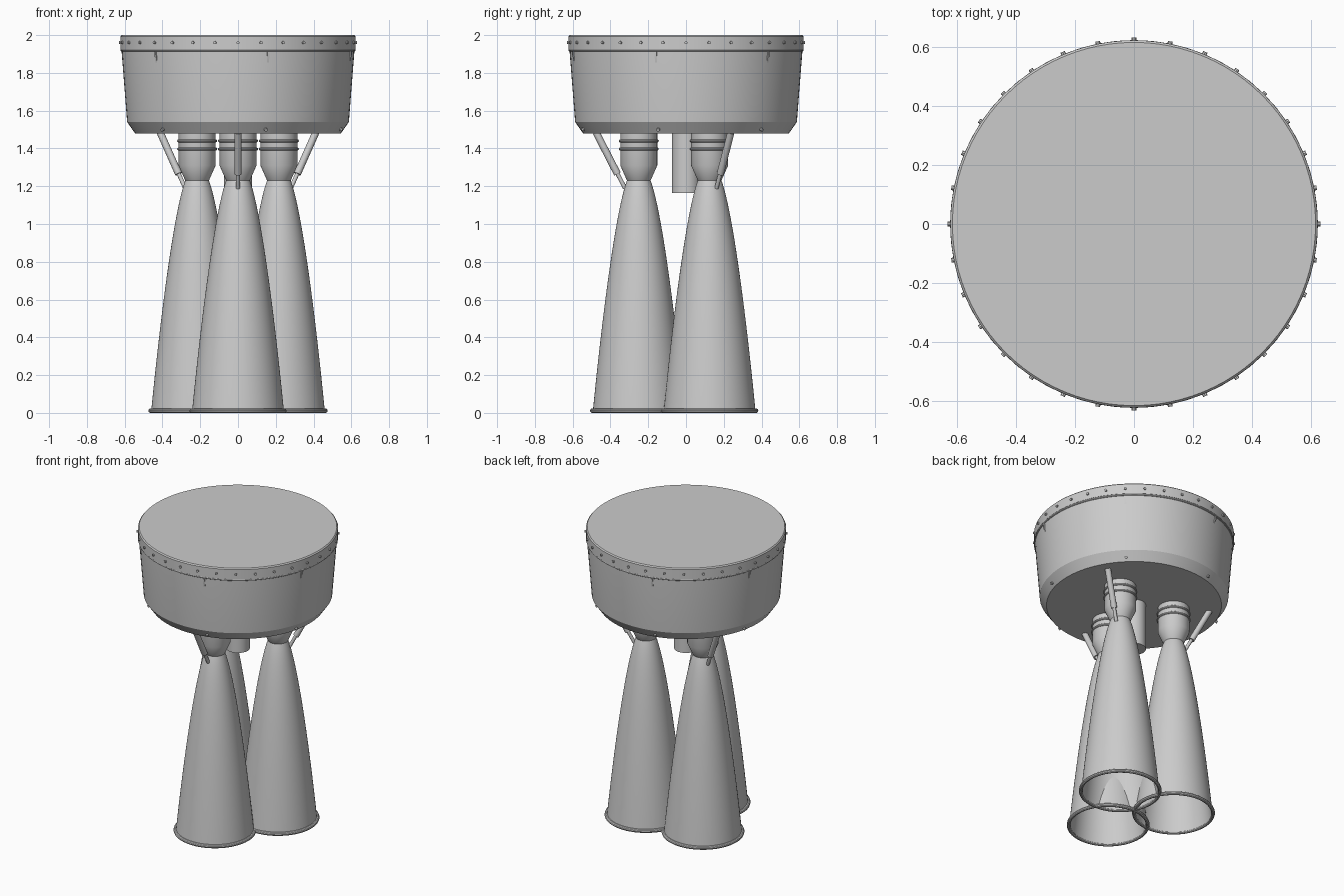
import bpy, bmesh, math
from mathutils import Vector, Matrix
from mathutils.geometry import interpolate_bezier

if "Cube" in bpy.data.objects:
    bpy.data.objects.remove(bpy.data.objects["Cube"])


def finish(name, bm, angle=30):
    bmesh.ops.recalc_face_normals(bm, faces=bm.faces)
    me = bpy.data.meshes.new(name)
    bm.to_mesh(me)
    bm.free()
    ob = bpy.data.objects.new(name, me)
    bpy.context.collection.objects.link(ob)
    bpy.ops.object.select_all(action='DESELECT')
    bpy.context.view_layer.objects.active = ob
    ob.select_set(True)
    bpy.ops.object.shade_smooth_by_angle(angle=math.radians(angle))
    return ob


def lathe(name, profile, centre=(0, 0), n=64):
    """Spin an (r, z) profile around a vertical axis."""
    bm = bmesh.new()
    pts = [bm.verts.new((r, 0, z)) for r, z in profile]
    edges = [bm.edges.new(p) for p in zip(pts, pts[1:])]
    bmesh.ops.spin(bm, geom=pts + edges, cent=(0, 0, 0), axis=(0, 0, 1),
                   angle=math.tau, steps=n, use_duplicate=False)
    bmesh.ops.remove_doubles(bm, verts=bm.verts, dist=1e-5)
    bmesh.ops.translate(bm, verts=bm.verts, vec=(*centre, 0))
    return finish(name, bm)


def ring(name, R, r, z, centre=(0, 0)):
    prof = [(R + r * math.cos(i * math.tau / 10), z + r * math.sin(i * math.tau / 10))
            for i in range(11)]
    return lathe(name, prof, centre)


def add_rod(bm, a, b, r, n=16):
    a, b = Vector(a), Vector(b)
    rot = (b - a).to_track_quat('Z', 'Y').to_matrix().to_4x4()
    bmesh.ops.create_cone(bm, cap_ends=True, segments=n, radius1=r, radius2=r,
                          depth=(b - a).length, matrix=Matrix.Translation((a + b) / 2) @ rot)


def polar(r, a, z):
    return (r * math.cos(a), r * math.sin(a), z)


# Thrust structure drum
lathe("drum", [(0, 1.48), (0.545, 1.48), (0.587, 1.54), (0.616, 1.91), (0.616, 1.95), (0, 1.95)], n=96)
lathe("top_flange", [(0, 1.925), (0.622, 1.925), (0.622, 1.993), (0.615, 2.0), (0, 2.0)], n=96)
ring("flange_seam", 0.616, 0.007, 1.92)

# Flange bolts
bm = bmesh.new()
for i in range(32):
    a = i * math.tau / 32
    add_rod(bm, polar(0.61, a, 1.96), polar(0.631, a, 1.96), 0.008, 8)
finish("flange_bolts", bm)

# Small wedge gussets below the flange and studs on the lower chamfer
bm = bmesh.new()
studs = bmesh.new()
for i in range(6):
    a = math.radians(45 + 60 * i)
    rot = Matrix.Rotation(a, 3, 'Z')
    sides = [[bm.verts.new(rot @ Vector((x, y, z)))
              for x, z in ((0.595, 1.912), (0.622, 1.912), (0.622, 1.895), (0.609, 1.845), (0.595, 1.845))]
             for y in (-0.006, 0.006)]
    bm.faces.new(sides[0])
    bm.faces.new(sides[1])
    for j in range(5):
        k = (j + 1) % 5
        bm.faces.new((sides[0][j], sides[0][k], sides[1][k], sides[1][j]))
    add_rod(studs, polar(0.55, a, 1.507), polar(0.572, a, 1.497), 0.009, 8)
finish("gussets", bm)
finish("lower_studs", studs)

# Central duct
lathe("central_duct", [(0, 1.165), (0.074, 1.165), (0.074, 1.49), (0, 1.49)], n=48)

# Bell contour shared by all engines
bell = [(p.x, p.y) for p in interpolate_bezier(
    Vector((0.062, 1.233)), Vector((0.13, 1.05)), Vector((0.205, 0.40)), Vector((0.243, 0.01)), 24)]
inner = [(r - 0.008, z) for r, z in reversed(bell)]

# Three engines with chamber, bell, rings and actuator
for i, deg in enumerate((-90, 30, 150), 1):
    a = math.radians(deg)
    c = polar(0.25, a, 0)[:2]
    lathe(f"chamber_{i}", [(0, 1.49), (0.098, 1.49), (0.098, 1.31), (0.064, 1.233), (0.05, 1.215), (0, 1.215)], c)
    lathe(f"nozzle_bell_{i}", bell + inner + [(0, 1.233)], c)
    ring(f"nozzle_rim_{i}", 0.246, 0.012, 0.012, c)
    for j, z in enumerate((1.44, 1.397), 1):
        ring(f"chamber_ring_{i}_{j}", 0.098, 0.008, z, c)
    bm = bmesh.new()
    add_rod(bm, polar(0.476, a, 1.485), polar(0.363, a, 1.265), 0.019)
    add_rod(bm, polar(0.37, a, 1.28), polar(0.323, a, 1.19), 0.011)
    finish(f"gimbal_actuator_{i}", bm)
